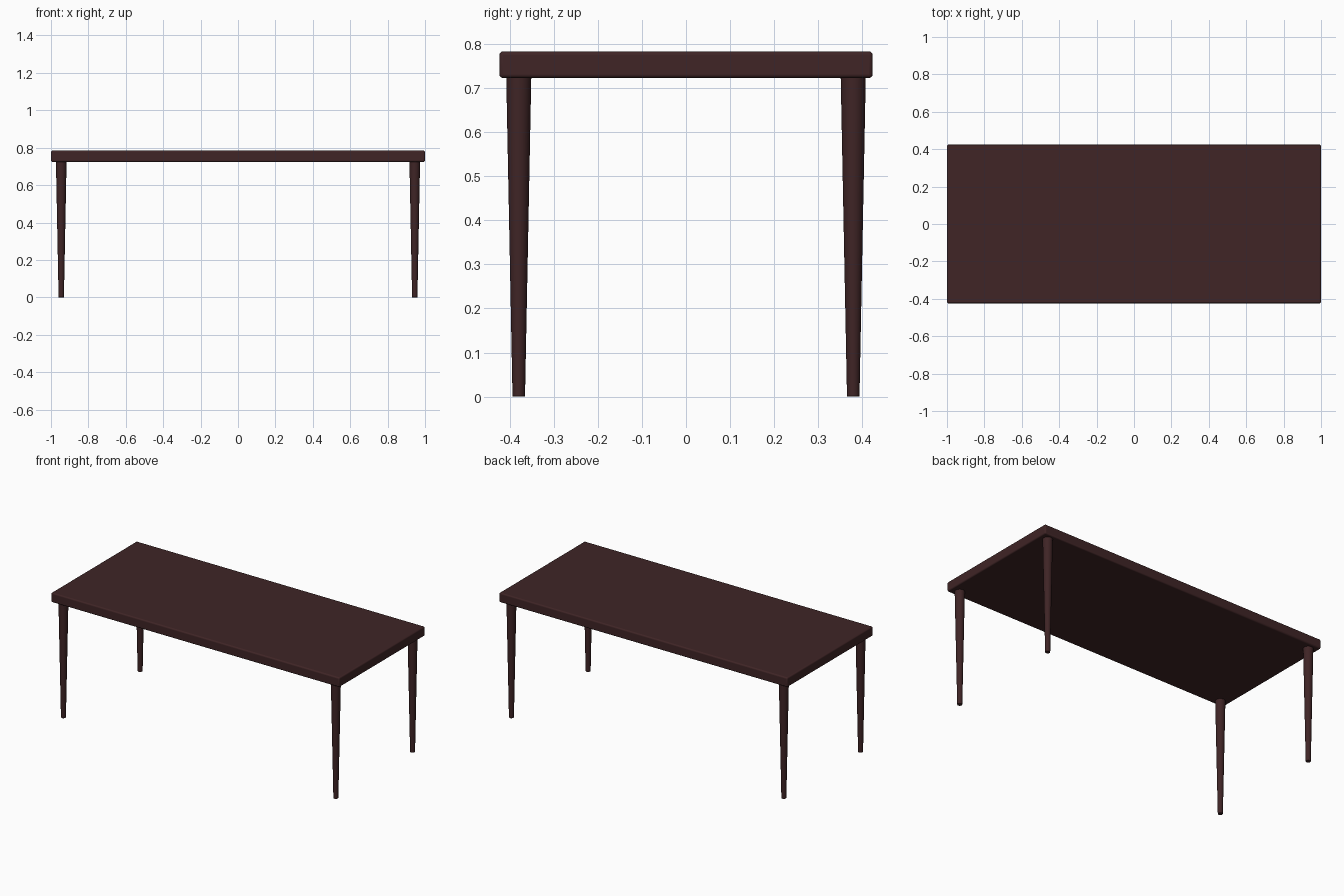
import bpy, bmesh
from mathutils import Matrix

if "Cube" in bpy.data.objects:
    bpy.data.objects.remove(bpy.data.objects["Cube"])

LENGTH, DEPTH = 2.0, 0.848
TOP_Z, UNDER_Z = 0.784, 0.724
LEG_X, LEG_Y = 0.945, 0.38

wood = bpy.data.materials.new("dark brown wood")
wood.diffuse_color = (0.05, 0.018, 0.019, 1)
wood.use_nodes = True
wood.node_tree.nodes["Principled BSDF"].inputs["Base Color"].default_value = wood.diffuse_color


def finish(name, bm, location, bevel, segments):
    mesh = bpy.data.meshes.new(name)
    bm.to_mesh(mesh)
    bm.free()
    mesh.materials.append(wood)
    obj = bpy.data.objects.new(name, mesh)
    bpy.context.collection.objects.link(obj)
    obj.location = location
    mod = obj.modifiers.new("soft edges", 'BEVEL')
    mod.width, mod.segments = bevel, segments
    mod.limit_method = 'ANGLE'
    mod.angle_limit = 0.9
    bpy.ops.object.select_all(action='DESELECT')
    obj.select_set(True)
    bpy.context.view_layer.objects.active = obj
    bpy.ops.object.shade_smooth_by_angle(angle=0.6)
    return obj


# Table top: rounded slab
bm = bmesh.new()
thick = TOP_Z - UNDER_Z
bmesh.ops.create_cube(bm, size=1, matrix=Matrix.Diagonal((LENGTH, DEPTH, thick, 1)))
finish("table_top", bm, (0, 0, (TOP_Z + UNDER_Z) / 2), 0.008, 4)

# Four round tapered legs
for side, sx in (("left", -1), ("right", 1)):
    for end, sy in (("front", -1), ("back", 1)):
        bm = bmesh.new()
        bmesh.ops.create_cone(bm, cap_ends=True, segments=32, radius1=0.0142,
                              radius2=0.0285, depth=UNDER_Z + 0.004)
        finish(f"{end}_{side}_leg", bm,
               (sx * LEG_X, sy * LEG_Y, (UNDER_Z + 0.004) / 2), 0.0015, 2)
